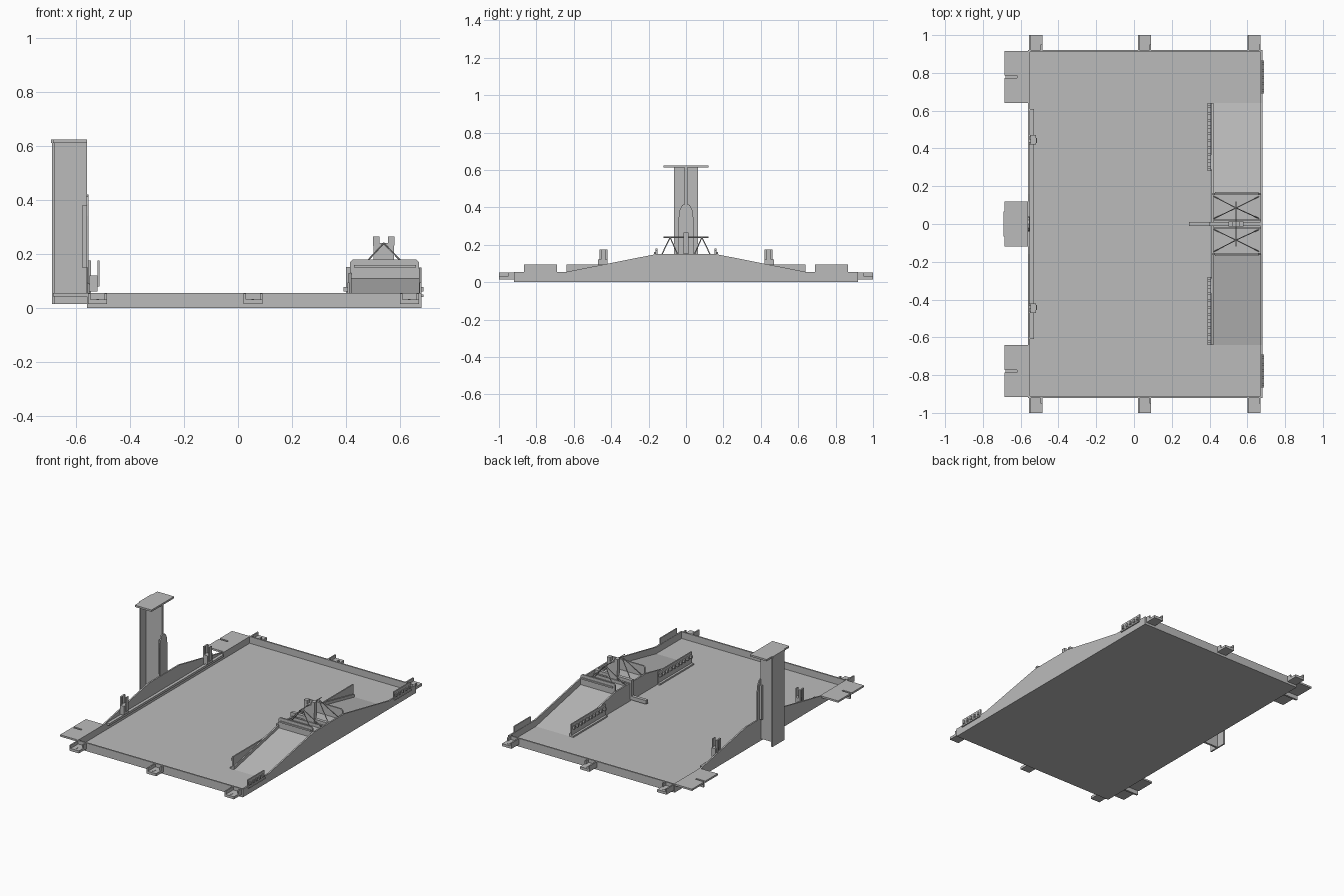
import bpy
import bmesh
from mathutils import Vector

cube = bpy.data.objects.get("Cube")
if cube:
    bpy.data.objects.remove(cube, do_unlink=True)

steel = bpy.data.materials.new("grey steel")
steel.use_nodes = True
GREY = (0.5, 0.5, 0.5, 1)
steel.diffuse_color = GREY
steel.node_tree.nodes["Principled BSDF"].inputs["Base Color"].default_value = GREY


def finish(name, bm):
    bmesh.ops.recalc_face_normals(bm, faces=bm.faces)
    mesh = bpy.data.meshes.new(name)
    bm.to_mesh(mesh)
    bm.free()
    mesh.materials.append(steel)
    obj = bpy.data.objects.new(name, mesh)
    bpy.context.collection.objects.link(obj)
    return obj


def add_box(bm, x, y, z):
    verts = bmesh.ops.create_cube(bm, size=1)["verts"]
    for v in verts:
        for i, (a, b) in enumerate((x, y, z)):
            v.co[i] = a if v.co[i] < 0 else b


def boxes(name, *specs):
    bm = bmesh.new()
    for s in specs:
        add_box(bm, *s)
    return finish(name, bm)


def plate(name, axis, points, lo, hi):
    """Extrude a 2D outline along one axis."""
    bm = bmesh.new()
    def place(p):
        c = list(p)
        c.insert(axis, lo)
        return bm.verts.new(c)
    face = bm.faces.new([place(p) for p in points])
    ext = bmesh.ops.extrude_face_region(bm, geom=[face])["geom"]
    for v in ext:
        if isinstance(v, bmesh.types.BMVert):
            v.co[axis] = hi
    return finish(name, bm)


def rods(name, pairs, radius):
    bm = bmesh.new()
    for a, b in pairs:
        a, b = Vector(a), Vector(b)
        made = bmesh.ops.create_cone(bm, cap_ends=True, segments=6, radius1=radius,
                                     radius2=radius, depth=(b - a).length)["verts"]
        turn = (b - a).to_track_quat('Z', 'Y')
        for v in made:
            v.co = turn @ v.co + (a + b) / 2
    return finish(name, bm)


def span(s, a, b):
    """Range on the +y side, or its mirror on the -y side."""
    return (a, b) if s > 0 else (-b, -a)


# Deck and its rim
X0, X1, Y1, RIM = -0.56, 0.68, 0.92, 0.055
boxes("deck_floor", ((X0, X1), (-Y1, Y1), (0, 0.01)))
boxes("deck_end_rims", *[((X0, X1), span(s, 0.91, Y1), (0.01, RIM)) for s in (1, -1)])

# Long side walls, rising to a plateau in the middle
rise = [(-Y1, 0.01), (Y1, 0.01), (Y1, RIM), (0.64, RIM), (0.16, 0.15),
        (-0.16, 0.15), (-0.64, RIM), (-Y1, RIM)]
plate("outer_side_wall", 0, rise, 0.67, X1)
plate("rear_side_wall", 0, rise, X0, -0.55)
inner = [(-0.64, 0.01), (0.64, 0.01), (0.64, 0.03), (0.16, 0.13), (-0.16, 0.13), (-0.64, 0.03)]
plate("inner_ramp_wall", 0, inner, 0.41, 0.42)
boxes("rear_wall_ledge", ((-0.55, -0.53), (-0.61, 0.61), (0.04, RIM)))

# Tray between the ramps
boxes("centre_tray", ((0.42, 0.67), (-0.155, 0.155), (0.1, 0.11)))

for s, side in ((1, "back"), (-1, "front")):
    # Ramp and the cross plate at its head
    slope = [(s * 0.64, 0.01), (s * 0.16, 0.11), (s * 0.16, 0.1), (s * 0.6, 0.01)]
    plate(side + "_ramp", 0, slope, 0.42, 0.67)
    head = [(0.415, 0.1), (0.67, 0.1), (0.67, 0.17), (0.66, 0.18), (0.425, 0.18), (0.415, 0.17)]
    plate(side + "_ramp_head_plate", 1, head, s * 0.153, s * 0.163)
    boxes(side + "_ramp_head_ledge", ((0.43, 0.66), span(s, 0.163, 0.17), (0.15, 0.16)))

    # Braced pyramid beside the hub
    apex = (0.54, s * 0.085, 0.24)
    feet = [(x, s * y, 0.115) for x in (0.425, 0.66) for y in (0.03, 0.145)]
    rods(side + "_pyramid_brace", [(f, apex) for f in feet], 0.003)

    # Toothed racks by the ramp and on the outer rim
    for name, x, teeth, a, b in (("ramp_rack", (0.405, 0.413), (0.39, 0.405), 0.28, 0.64),
                                 ("rim_rack", (0.672, 0.68), (0.68, 0.688), 0.69, 0.865)):
        foot = 0.01 if name == "ramp_rack" else 0.04
        n = round((b - a) / 0.036)
        pitch = (b - a) / n
        bits = [(x, span(s, a, b), (foot, 0.095))]
        bits += [(teeth, span(s, a + (i + .3) * pitch, a + (i + .7) * pitch), (0.06, 0.078))
                 for i in range(n)]
        bits.append((teeth, span(s, a, b), (foot, foot + 0.01)))
        boxes(side + "_" + name, *bits)

    # Slotted corner pad with its support web
    pad = [(-0.685, 0.64), (X0, 0.64), (X0, 0.915), (-0.685, 0.915),
           (-0.685, 0.785), (-0.62, 0.785), (-0.62, 0.772), (-0.685, 0.772)]
    plate(side + "_corner_pad", 2, [(x, s * y) for x, y in pad], 0.043, RIM)
    boxes(side + "_pad_web", ((-0.68, X0), span(s, 0.772, 0.785), (0.015, 0.043)))

    # Forked clamp on the rear wall
    clamp_y = span(s, 0.42, 0.47)
    boxes(side + "_clamp",
          ((-0.555, -0.545), span(s, 0.42, 0.435), (0.04, 0.175)),
          ((-0.555, -0.545), span(s, 0.448, 0.463), (0.04, 0.175)),
          ((-0.55, -0.52), clamp_y, (0.06, 0.12)),
          ((-0.52, -0.514), span(s, 0.43, 0.455), (0.08, 0.175)))

    # Channel lugs on the deck ends
    for label, x in (("rear", -0.555), ("middle", 0.02), ("outer", 0.6)):
        out = span(s, Y1, 1.0)
        boxes(f"{side}_{label}_lug",
              ((x, x + 0.07), out, (0.015, 0.032)),
              ((x, x + 0.009), out, (0.032, 0.053)),
              ((x + 0.061, x + 0.07), span(s, Y1, 0.95), (0.032, 0.053)),
              ((x + 0.03, x + 0.04), span(s, 0.96, 0.985), (0.032, 0.034)))

# Hub with forked head, cross rod and cranked arm
fork = [(0.505, 0.11), (0.575, 0.11), (0.58, 0.265), (0.555, 0.265), (0.555, 0.24),
        (0.525, 0.24), (0.525, 0.265), (0.5, 0.265)]
plate("hub_fork", 1, fork, -0.014, 0.014)
rods("hub_cross_rod", [((0.54, -0.12, 0.24), (0.54, 0.12, 0.24))], 0.003)
arm = [(0.29, 0.02), (0.42, 0.02), (0.42, 0.13), (0.67, 0.13), (0.67, 0.152),
       (0.4, 0.152), (0.4, 0.045), (0.29, 0.045)]
plate("cranked_arm", 1, arm, -0.011, 0.011)
boxes("hub_side_bars", *[((0.42, 0.67), span(s, 0.018, 0.025), (0.11, 0.13)) for s in (1, -1)])

# Tall T-section post with cap plate
boxes("post", ((-0.69, -0.68), (-0.065, 0.065), (0.015, 0.612)),
      ((-0.68, X0), (-0.007, 0.007), (0.015, 0.612)))
cap = [(-0.685, -0.12), (X0, -0.12), (X0, 0.12), (-0.685, 0.12),
       (-0.685, 0.065), (-0.692, 0.065), (-0.692, -0.065), (-0.685, -0.065)]
plate("post_cap", 2, cap, 0.612, 0.624)

# Rounded tongue in front of the post
tongue = [(-0.04, 0.02), (0.04, 0.02), (0.04, 0.34), (0.034, 0.385), (0.02, 0.412), (0, 0.42),
          (-0.02, 0.412), (-0.034, 0.385), (-0.04, 0.34)]
plate("post_tongue", 0, tongue, -0.562, -0.554)
boxes("tongue_cheeks", *[((-0.578, -0.56), span(s, 0.007, 0.02), (0.15, 0.38)) for s in (1, -1)])
